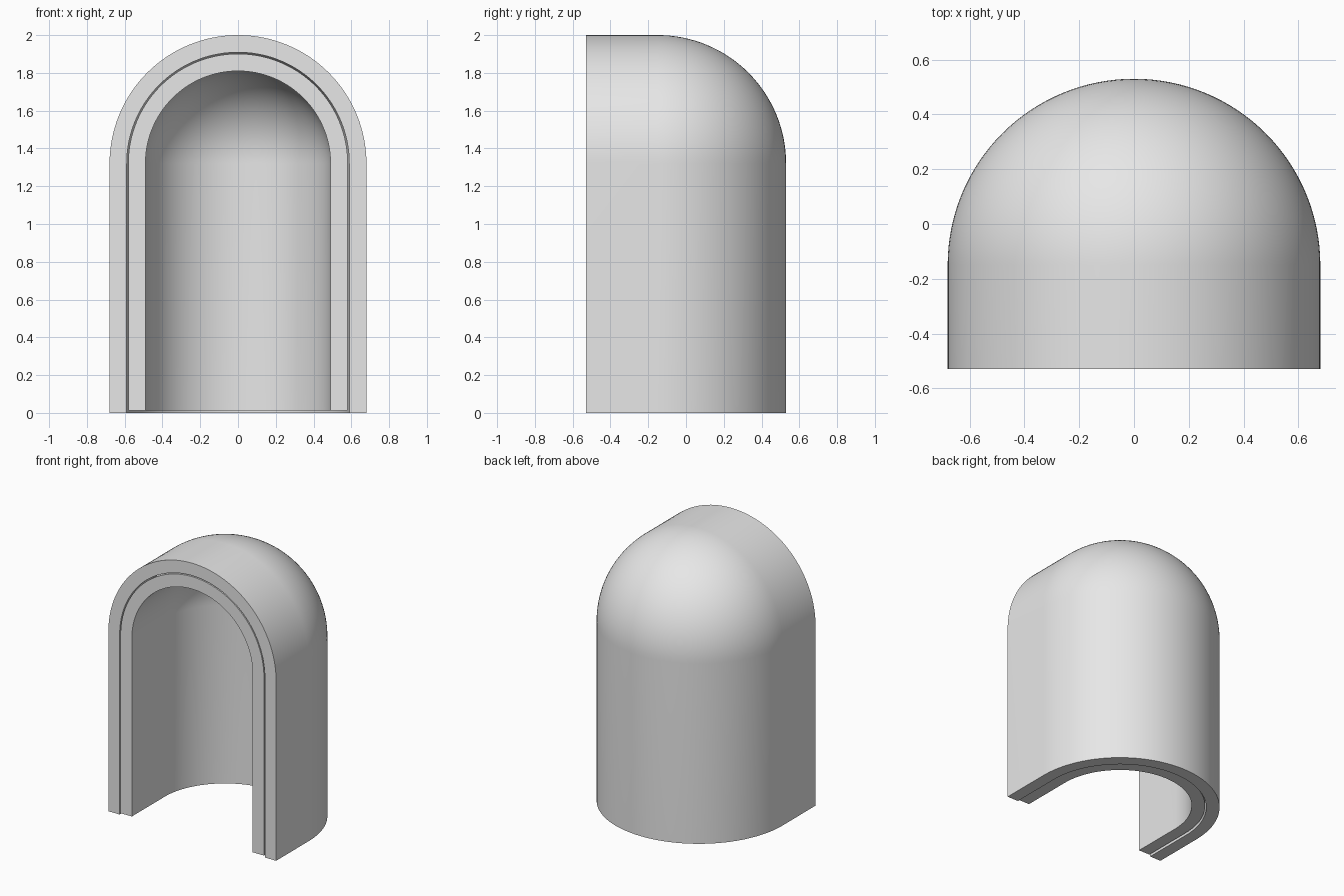
import bpy, bmesh, math

if "Cube" in bpy.data.objects:
    bpy.data.objects.remove(bpy.data.objects["Cube"])

FRONT, CENTRE_Y, SPRING_Z = -0.53, -0.15, 1.32   # front plane, dome centre
SEG, RINGS = 64, 32

grey = bpy.data.materials.new("light grey")
grey.diffuse_color = (0.8, 0.8, 0.8, 1)
grey.use_nodes = True
grey.node_tree.nodes["Principled BSDF"].inputs["Base Color"].default_value = grey.diffuse_color


def skin(bm, r, z0):
    """Rows of vertices: straight wall, then dome at the back and vault in front."""
    levels = [(r, z0)]
    for i in range(RINGS + 1):
        a = math.pi / 2 * i / RINGS
        levels.append((r * math.cos(a), SPRING_Z + r * math.sin(a)))
    rows = []
    for c, z in levels:
        plan = [(c, FRONT)]
        for j in range(SEG + 1):
            b = math.pi * j / SEG
            plan.append((c * math.cos(b), CENTRE_Y + c * math.sin(b)))
        plan.append((-c, FRONT))
        rows.append([bm.verts.new((x, y, z)) for x, y in plan])
    return rows


def shell(name, r_out, r_in, z0):
    bm = bmesh.new()
    out, inn = skin(bm, r_out, z0), skin(bm, r_in, z0)
    n = len(out[0])
    # outer and inner surfaces
    for i in range(len(out) - 1):
        for j in range(n - 1):
            bm.faces.new((out[i][j], out[i][j+1], out[i+1][j+1], out[i+1][j]))
            bm.faces.new((inn[i][j], inn[i+1][j], inn[i+1][j+1], inn[i][j+1]))
        # front rim
        for j in (0, n - 1):
            bm.faces.new((out[i][j], out[i+1][j], inn[i+1][j], inn[i][j]))
    # bottom rim
    for j in range(n - 1):
        bm.faces.new((out[0][j], inn[0][j], inn[0][j+1], out[0][j+1]))
    bmesh.ops.remove_doubles(bm, verts=bm.verts[:], dist=1e-5)
    bmesh.ops.recalc_face_normals(bm, faces=bm.faces[:])
    me = bpy.data.meshes.new(name)
    bm.to_mesh(me)
    bm.free()
    me.materials.append(grey)
    ob = bpy.data.objects.new(name, me)
    bpy.context.collection.objects.link(ob)
    bpy.ops.object.select_all(action='DESELECT')
    ob.select_set(True)
    bpy.context.view_layer.objects.active = ob
    bpy.ops.object.shade_smooth_by_angle(angle=math.radians(30))


# two nested niche shells with a thin gap; the lining sits slightly higher
shell("outer_shell", 0.68, 0.589, 0.0)
shell("inner_lining", 0.581, 0.49, 0.012)
